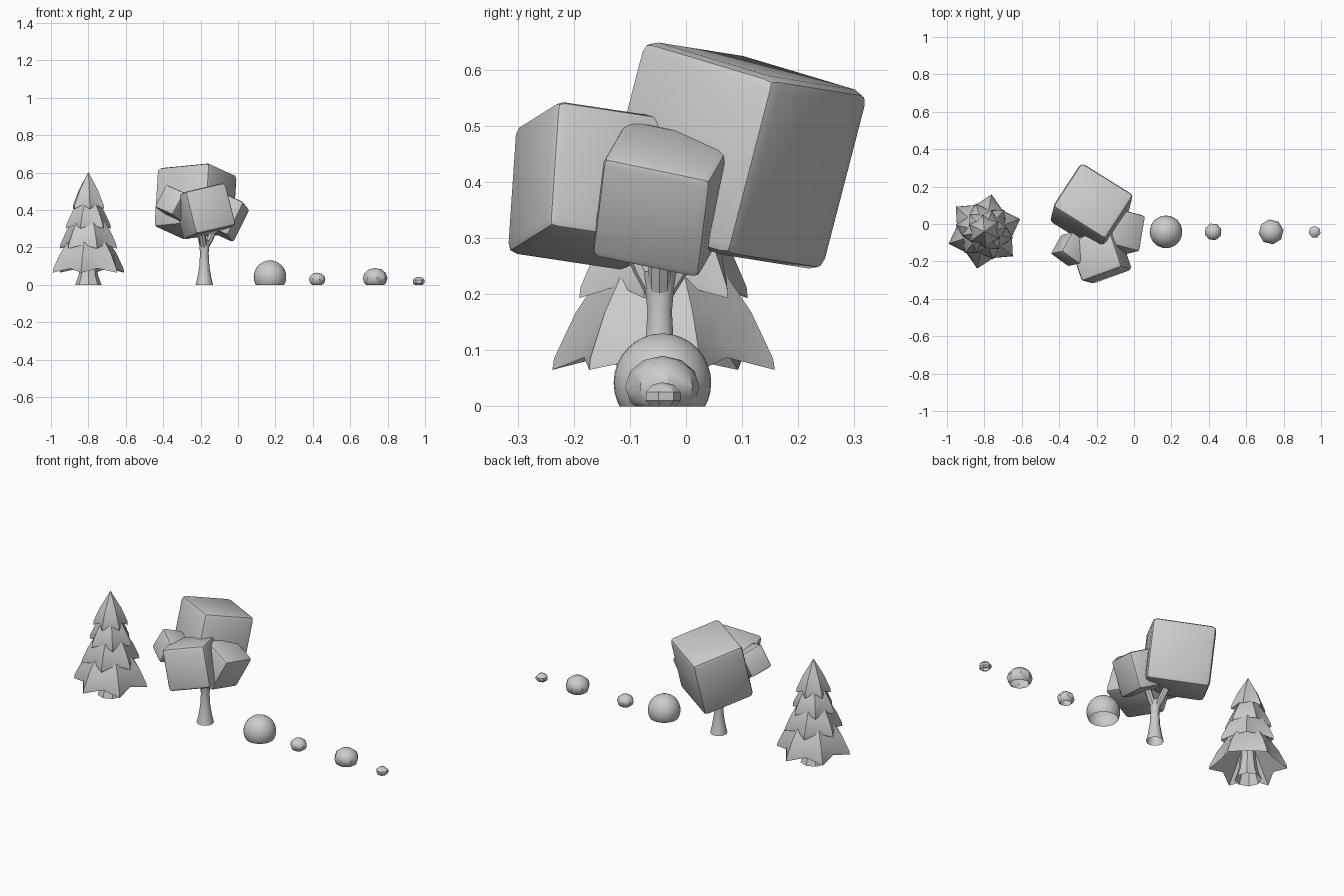
import bpy, bmesh, math
from mathutils import Vector, Matrix

if "Cube" in bpy.data.objects:
    bpy.data.objects.remove(bpy.data.objects["Cube"])

def finish(bm, name, loc=(0, 0, 0), angle=30):
    bmesh.ops.recalc_face_normals(bm, faces=bm.faces)
    me = bpy.data.meshes.new(name)
    bm.to_mesh(me)
    bm.free()
    ob = bpy.data.objects.new(name, me)
    ob.location = loc
    bpy.context.collection.objects.link(ob)
    bpy.ops.object.select_all(action='DESELECT')
    ob.select_set(True)
    bpy.context.view_layer.objects.active = ob
    bpy.ops.object.shade_smooth_by_angle(angle=math.radians(angle))
    return ob

def bridge(bm, rings):
    for a, b in zip(rings, rings[1:]):
        n = len(a)
        for i in range(n):
            j = (i + 1) % n
            bm.faces.new((a[i], a[j], b[j], b[i]))

def tube(name, pts, sides, turn=0):
    """Open tube through (x, y, z, radius) points with level rings."""
    bm = bmesh.new()
    rings = []
    for x, y, z, r in pts:
        rings.append([bm.verts.new((x + r * math.cos(turn + math.tau * i / sides),
                                    y + r * math.sin(turn + math.tau * i / sides), z))
                      for i in range(sides)])
    bridge(bm, rings)
    return finish(bm, name, angle=40)

def star_tier(name, r, z, top_r, top_z, turn):
    """Six-pointed drooping skirt with a thick rim and hollow underside."""
    bm = bmesh.new()
    height = top_z - z
    # star size, notch ratio, tip z, notch z
    rows = [(top_r * .6, 1, z + height * .75, z + height * .75),
            (r, .74, z, z + .022),
            (r * .985, .74, z + .02, z + .042),
            (r * .62 + top_r * .38, .84, z + height * .5, z + height * .53),
            (top_r, .95, top_z, top_z)]
    rings = []
    for rr, notch, zt, zn in rows:
        ring = []
        for i in range(12):
            a = math.radians(turn + 30 * i)
            k, h = (rr, zt) if i % 2 == 0 else (rr * notch, zn)
            ring.append(bm.verts.new((k * math.cos(a), k * math.sin(a), h)))
        rings.append(ring)
    bridge(bm, rings)
    bm.faces.new(rings[-1])
    return finish(bm, name, (-.8, -.04, 0))

# Pine tree
star_tier("pine_tier_1", .202, .065, .09, .27, 19)
star_tier("pine_tier_2", .157, .193, .07, .37, 47)
star_tier("pine_tier_3", .122, .30, .045, .46, 10)
star_tier("pine_tier_4", .092, .405, .002, .60, 35)
tube("pine_trunk", [(-.8, -.04, 0, .07), (-.8, -.04, .05, .052),
                    (-.8, -.04, .12, .042), (-.8, -.04, .25, .035)], 8)

# Leafy tree trunk and branches
tx, ty = -.18, -.047
tube("tree_trunk", [(tx, ty, 0, .046), (tx, ty, .04, .037), (tx, ty, .1, .027),
                    (tx, ty, .17, .023), (tx, ty, .21, .027), (tx, ty, .24, .03)], 10)
for name, dx, dy in (("branch_back", -.03, .07), ("branch_right", .06, .0),
                     ("branch_front", -.02, -.06)):
    tube(name, [(tx, ty, .19, .02), (tx + dx * .45, ty + dy * .45, .24, .02),
                (tx + dx, ty + dy, .32, .018)], 8)

def foliage(name, centre, side, up, half, bevel):
    """Rounded block aligned to a side and an up direction."""
    u = Vector(up).normalized()
    s = Vector(side)
    s = (s - u * s.dot(u)).normalized()
    d = u.cross(s)
    bm = bmesh.new()
    bmesh.ops.create_cube(bm, size=2)
    bmesh.ops.scale(bm, vec=half, verts=bm.verts)
    bmesh.ops.bevel(bm, geom=bm.edges[:], offset=bevel, segments=2,
                    profile=.5, affect='EDGES')
    bmesh.ops.transform(bm, matrix=Matrix((s, d, u)).transposed().to_4x4(), verts=bm.verts)
    return finish(bm, name, centre, 40)

# Leafy tree crown
foliage("foliage_large", (-.227, .085, .447), (.85, -.53, .084), (.06, .25, .966),
        (.167, .147, .165), .024)
foliage("foliage_front", (-.18, -.168, .393), (.933, .33, .143), (-.245, .065, .967),
        (.118, .115, .118), .018)
foliage("foliage_right", (-.075, -.042, .37), (.868, -.23, -.40), (.44, .11, .89),
        (.09, .1, .1), .015)
foliage("foliage_small", (-.34, -.135, .435), (.75, -.55, -.35), (.45, .1, .85),
        (.063, .063, .068), .01)

def dome(name, x, r, zc, height, segs, rings, turn):
    """Sphere cut off at the ground, left open below."""
    bm = bmesh.new()
    bmesh.ops.create_uvsphere(bm, u_segments=segs, v_segments=rings, radius=1)
    bmesh.ops.rotate(bm, cent=(0, 0, 0), verts=bm.verts,
                     matrix=Matrix.Rotation(turn, 3, 'Z'))
    bmesh.ops.scale(bm, vec=(r, r, height - zc), verts=bm.verts)
    bmesh.ops.translate(bm, vec=(0, 0, zc), verts=bm.verts)
    bmesh.ops.bisect_plane(bm, geom=bm.verts[:] + bm.edges[:] + bm.faces[:],
                           plane_co=(0, 0, 0), plane_no=(0, 0, 1), clear_inner=True)
    return finish(bm, name, (x, -.042, 0), 35)

# Round bush and three stones
dome("round_bush", .171, .087, .042, .13, 32, 16, 0)
dome("stone_medium", .423, .046, .028, .065, 8, 6, .3)
dome("stone_large", .733, .067, .035, .09, 8, 6, .15)
dome("stone_small", .966, .034, .018, .043, 7, 5, 0)
